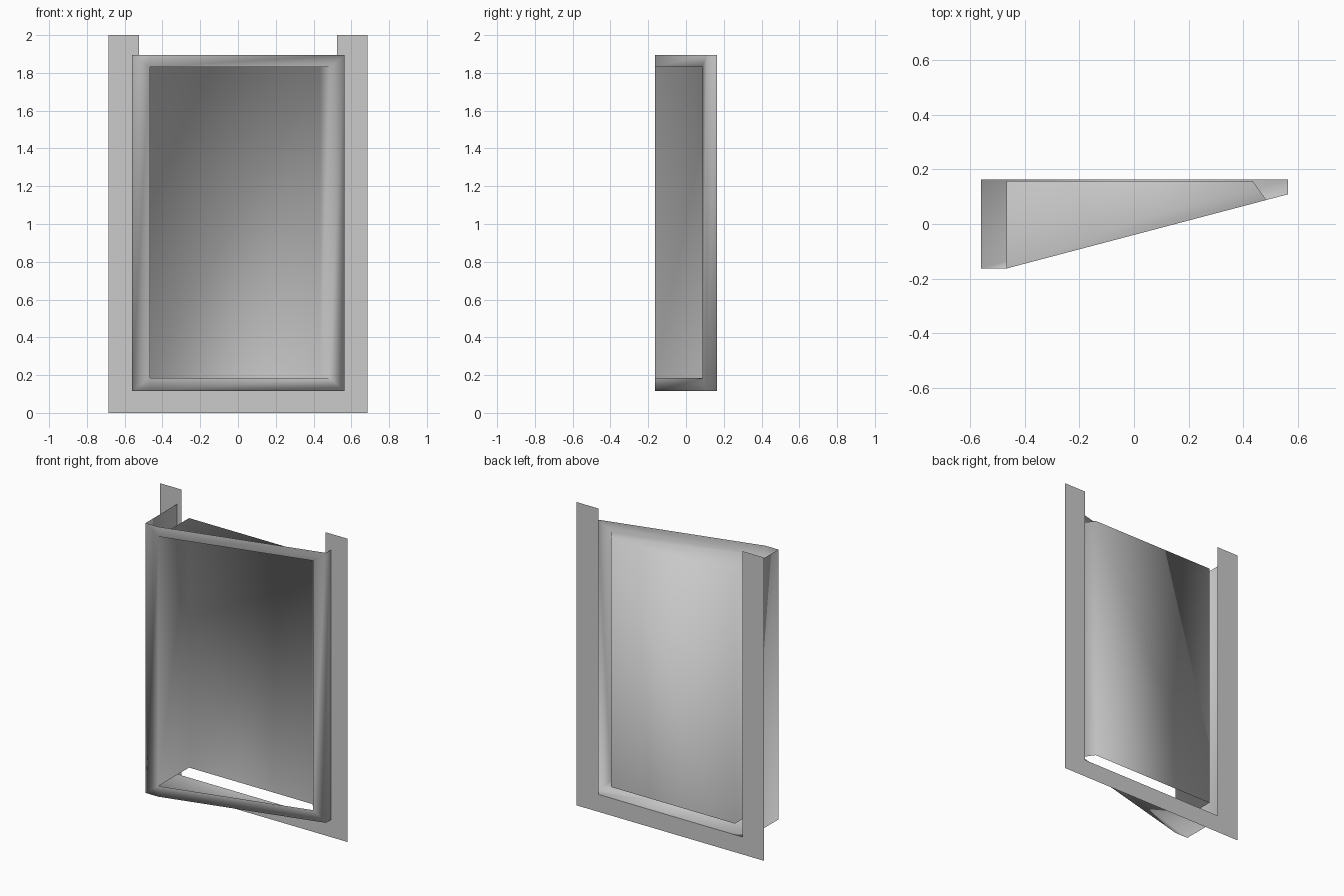
import bpy
import bmesh

cube = bpy.data.objects.get("Cube")
if cube:
    bpy.data.objects.remove(cube, do_unlink=True)

# Single grey paint
grey = bpy.data.materials.new("plain_grey")
grey.use_nodes = True
colour = (0.6, 0.6, 0.6, 1)
grey.diffuse_color = colour
grey.node_tree.nodes["Principled BSDF"].inputs["Base Color"].default_value = colour

BACK = 0.163          # plane of the mounting flange
FRONT = -0.163        # deepest front edge
BOTTOM, TOP = 0.115, 1.895
SILL, HEAD = 0.185, 1.83


def make_object(name, faces, smooth):
    """Build a sheet-metal part from faces given as corner points."""
    bm = bmesh.new()
    for corners in faces:
        bm.faces.new([bm.verts.new(c) for c in corners])
    bmesh.ops.remove_doubles(bm, verts=bm.verts, dist=0.0005)
    mesh = bpy.data.meshes.new(name)
    bm.to_mesh(mesh)
    bm.free()
    mesh.materials.append(grey)
    for p in mesh.polygons:
        p.use_smooth = smooth
    obj = bpy.data.objects.new(name, mesh)
    bpy.context.collection.objects.link(obj)
    return obj


def wall(a, b, low, high):
    """Upright panel between two plan points."""
    return [(*a, low), (*b, low), (*b, high), (*a, high)]


# Flat U-shaped mounting flange
side, inner = 0.685, 0.525
outline = [(-side, 0), (side, 0), (side, 2), (inner, 2),
           (inner, BOTTOM), (-inner, BOTTOM), (-inner, 2), (-side, 2)]
n = len(outline)
quads = [(0, 1, 4, 5), (1, 2, 3, 4), (0, 5, 6, 7)]
make_object("mounting_flange",
            [[(outline[i][0], BACK, outline[i][1]) for i in q] for q in quads], False)

# Plan points of the wedge housing and its recess
left_back, left_front = (-0.56, BACK), (-0.56, FRONT)
fold = (-0.467, FRONT)
jamb = (0.485, 0.088)
right_front, right_back = (0.565, 0.109), (0.565, BACK)
recess_left, recess_right = (-0.467, 0.157), (0.435, 0.157)

# Outer side walls
shell = [wall(left_back, left_front, BOTTOM, TOP),
         wall(right_front, right_back, BOTTOM, TOP)]


def at(p, z):
    return (*p, z)


# Slanted front rim around the opening
shell += [
    [at(left_front, BOTTOM), at(fold, SILL), at(fold, HEAD), at(left_front, TOP)],
    [at(jamb, SILL), at(right_front, BOTTOM), at(right_front, TOP), at(jamb, HEAD)],
    [at(left_front, BOTTOM), at(fold, BOTTOM), at(fold, SILL)],
    [at(fold, BOTTOM), at(right_front, BOTTOM), at(jamb, SILL), at(fold, SILL)],
    [at(left_front, TOP), at(fold, HEAD), at(fold, TOP)],
    [at(fold, HEAD), at(jamb, HEAD), at(right_front, TOP), at(fold, TOP)],
]

# Floor of the housing
shell.append([at(p, BOTTOM) for p in
              (left_back, right_back, right_front, fold, left_front)])

# Recess: left wall, back panel, angled right wall and ceiling
recess = [fold, recess_left, recess_right, jamb]
shell += [wall(a, b, SILL, HEAD) for a, b in zip(recess, recess[1:])]
shell.append([at(p, HEAD) for p in recess])
make_object("wedge_housing", shell, True)
